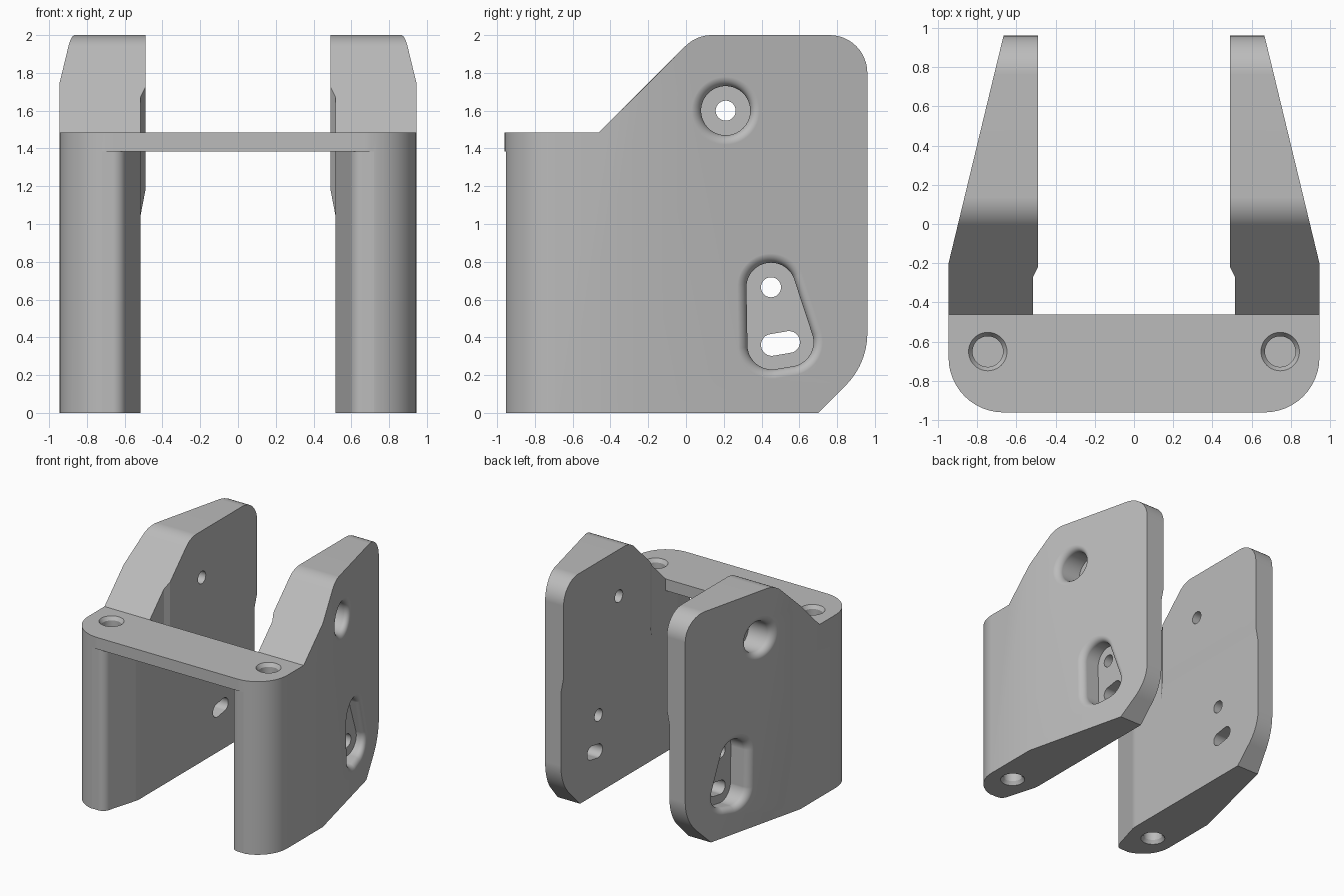
import bpy, bmesh
from math import sin, cos, tan, pi
from mathutils import Vector

if "Cube" in bpy.data.objects:
    bpy.data.objects.remove(bpy.data.objects["Cube"])

gray = bpy.data.materials.new("plain gray")
gray.use_nodes = True
gray.diffuse_color = (0.5, 0.5, 0.5, 1)
gray.node_tree.nodes["Principled BSDF"].inputs["Base Color"].default_value = (0.5, 0.5, 0.5, 1)


def rounded(corners, steps=12):
    """Closed 2D outline from (u, v, radius) corners."""
    out = []
    for i, (u, v, r) in enumerate(corners):
        p = Vector((u, v))
        if not r:
            out.append(p)
            continue
        a = (Vector(corners[i - 1][:2]) - p).normalized()
        b = (Vector(corners[(i + 1) % len(corners)][:2]) - p).normalized()
        half = a.angle(b) / 2
        centre = p + (a + b).normalized() * r / sin(half)
        start = p + a * r / tan(half) - centre
        end = p + b * r / tan(half) - centre
        sweep = pi - 2 * half
        for k in range(steps + 1):
            t = k / steps
            out.append(centre + (start * sin((1 - t) * sweep) + end * sin(t * sweep)) / sin(sweep))
    return out


def around(centres, r, steps=64):
    """Outline wrapped at distance r around a set of centres."""
    out = []
    for k in range(steps):
        d = Vector((cos(2 * pi * k / steps), sin(2 * pi * k / steps)))
        out.append(max((Vector(c) for c in centres), key=lambda c: c.dot(d)) + d * r)
    return out


def loft(name, rings):
    """Closed solid through matching rings of 3D points."""
    bm = bmesh.new()
    loops = [[bm.verts.new(p) for p in ring] for ring in rings]
    for a, b in zip(loops, loops[1:]):
        for i in range(len(a)):
            bm.faces.new((a[i - 1], a[i], b[i], b[i - 1]))
    bm.faces.new(loops[0])
    bm.faces.new(loops[-1])
    bmesh.ops.recalc_face_normals(bm, faces=bm.faces)
    mesh = bpy.data.meshes.new(name)
    bm.to_mesh(mesh)
    bm.free()
    obj = bpy.data.objects.new(name, mesh)
    bpy.context.collection.objects.link(obj)
    mesh.materials.append(gray)
    return obj


def prism_z(name, outline, low, high):
    return loft(name, [[(p.x, p.y, z) for p in outline] for z in (low, high)])


def combine(tool, operation="DIFFERENCE"):
    mod = body.modifiers.new("combine", "BOOLEAN")
    mod.operation, mod.solver, mod.object = operation, "EXACT", tool
    bpy.context.view_layer.objects.active = body
    bpy.ops.object.modifier_apply(modifier=mod.name)
    bpy.data.objects.remove(tool)


def symmetric(half):
    return half + [(-u, v, r) for u, v, r in reversed(half)]


# Body block with rounded front corners and tapering sides
body = prism_z("clevis_bracket", rounded(symmetric(
    [(0.945, -0.96, 0.28), (0.945, -0.2, 0), (0.631, 1.1, 0)])), 0, 2.2)

# Channel between the side plates, below and behind the bridge
combine(prism_z("lower_channel", rounded(symmetric(
    [(0.72, -1.1, 0), (0.72, -0.95, 0), (0.61, -0.95, 0.07),
     (0.515, -0.62, 0.2), (0.515, 1.2, 0)])), -0.1, 1.385))
combine(prism_z("upper_channel", rounded(symmetric(
    [(0.515, -0.46, 0), (0.515, 1.2, 0)])), 1.2, 2.4))

# Raised pads on the inner faces
for s in (1, -1):
    combine(loft("inner_pad", [
        [(s * x, y, z), (s * x, 1.05, z), (s * x, 1.05, 2.15), (s * x, y, 2.15)]
        for x, y, z in ((0.55, -0.27, 1.05), (0.515, -0.27, 1.05), (0.49, -0.22, 1.18))]), "UNION")

# Side silhouette
side = rounded([(-1.1, 0, 0), (0.7, 0, 0), (0.96, 0.26, 0.39), (0.96, 2, 0.2),
                (0.055, 2, 0.2), (-0.46, 1.485, 0), (-1.1, 1.485, 0)])
combine(loft("side_silhouette", [[(x, p.x, p.y) for p in side] for x in (-1.2, 1.2)]), "INTERSECT")


def recess(s, centres, r, lip=0.05, floor=0.65):
    """Pocket in a side plate with a softly rounded rim."""
    def surface(y):
        return 0.945 - 0.2414 * (y + 0.2)
    rings = [[(s * floor, p.x, p.y) for p in around(centres, r)]]
    for k in range(9):
        t = pi / 2 * k / 8
        rings.append([(s * (surface(p.x) - lip * (1 - sin(t))), p.x, p.y)
                      for p in around(centres, r + lip * (1 - cos(t)))])
    rings.append([(s * 1.2, p.x, p.y) for p in around(centres, r + lip)])
    combine(loft("recess", rings))


def through(s, centres, r):
    combine(loft("through_hole", [[(s * x, p.x, p.y) for p in around(centres, r, 40)]
                                  for x in (0.3, 0.75)]))


# Side recesses and their holes
pin, pivot, slot = [(0.21, 1.6)], [(0.45, 0.665)], [(0.455, 0.36), (0.545, 0.375)]
for s in (1, -1):
    recess(s, pin, 0.13)
    recess(s, pivot + slot, 0.13)
    through(s, pin, 0.053)
    through(s, pivot, 0.053)
    through(s, slot, 0.058)

# Countersunk screw holes, top and bottom
for s in (1, -1):
    for face, inward in ((1.485, -1), (0, 1)):
        combine(loft("screw_hole", [
            [(p.x, p.y, face + inward * depth) for p in around([(s * 0.745, -0.65)], r, 40)]
            for depth, r in ((-0.05, 0.098), (0, 0.098), (0.03, 0.078), (0.14, 0.078))]))

# Smooth shading with crisp edges
body.select_set(True)
bpy.context.view_layer.objects.active = body
bpy.ops.object.shade_smooth_by_angle(angle=0.42)
normals = body.modifiers.new("flat_large_faces", "WEIGHTED_NORMAL")
normals.keep_sharp = True
